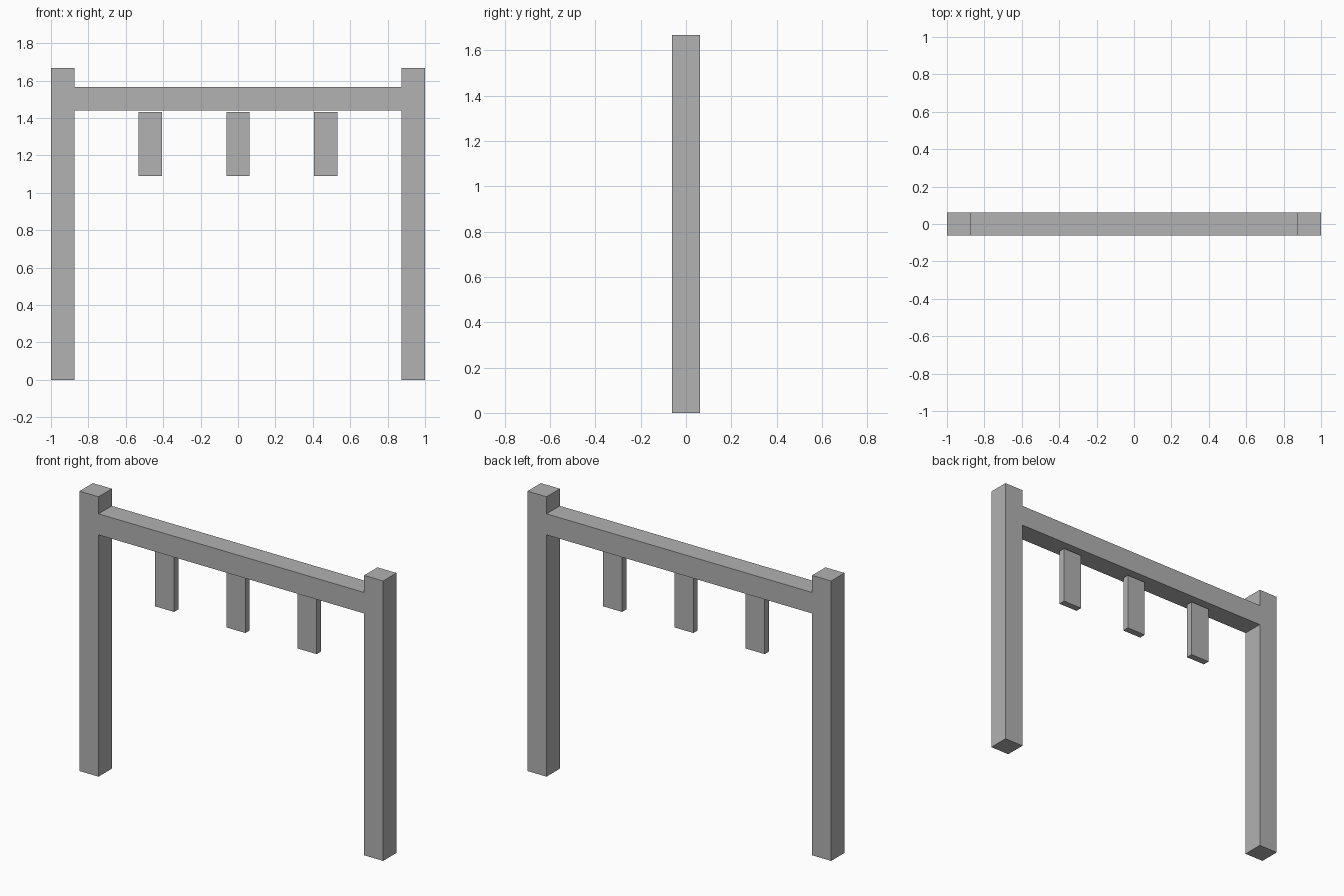
import bpy

if "Cube" in bpy.data.objects:
    bpy.data.objects.remove(bpy.data.objects["Cube"])

grey = bpy.data.materials.new("plain grey")
grey.diffuse_color = (0.445, 0.445, 0.445, 1)
grey.use_nodes = True
grey.node_tree.nodes["Principled BSDF"].inputs["Base Color"].default_value = grey.diffuse_color


def box(name, x, z0, z1, width, depth):
    """Box centred on y = 0, spanning z0 to z1."""
    bpy.ops.mesh.primitive_cube_add(size=1, location=(x, 0, (z0 + z1) / 2))
    ob = bpy.context.object
    ob.name = name
    ob.scale = (width, depth, z1 - z0)
    bpy.ops.object.transform_apply(location=False, rotation=False, scale=True)
    ob.data.materials.append(grey)
    return ob


POST = 0.125    # square section of the posts and beam
HEIGHT = 1.667

# Upright posts
for side, sign in (("left", -1), ("right", 1)):
    box(side + "_post", sign * (1 - POST / 2), 0, HEIGHT, POST, POST)

# Crossbeam between the posts
box("crossbeam", 0, 1.44, 1.565, 2 - 2 * POST, POST)

# Thin plates hanging just below the beam
for side, x in (("left", -0.47), ("middle", 0), ("right", 0.47)):
    box(side + "_hanging_plate", x, 1.09, 1.433, POST, 0.04)
